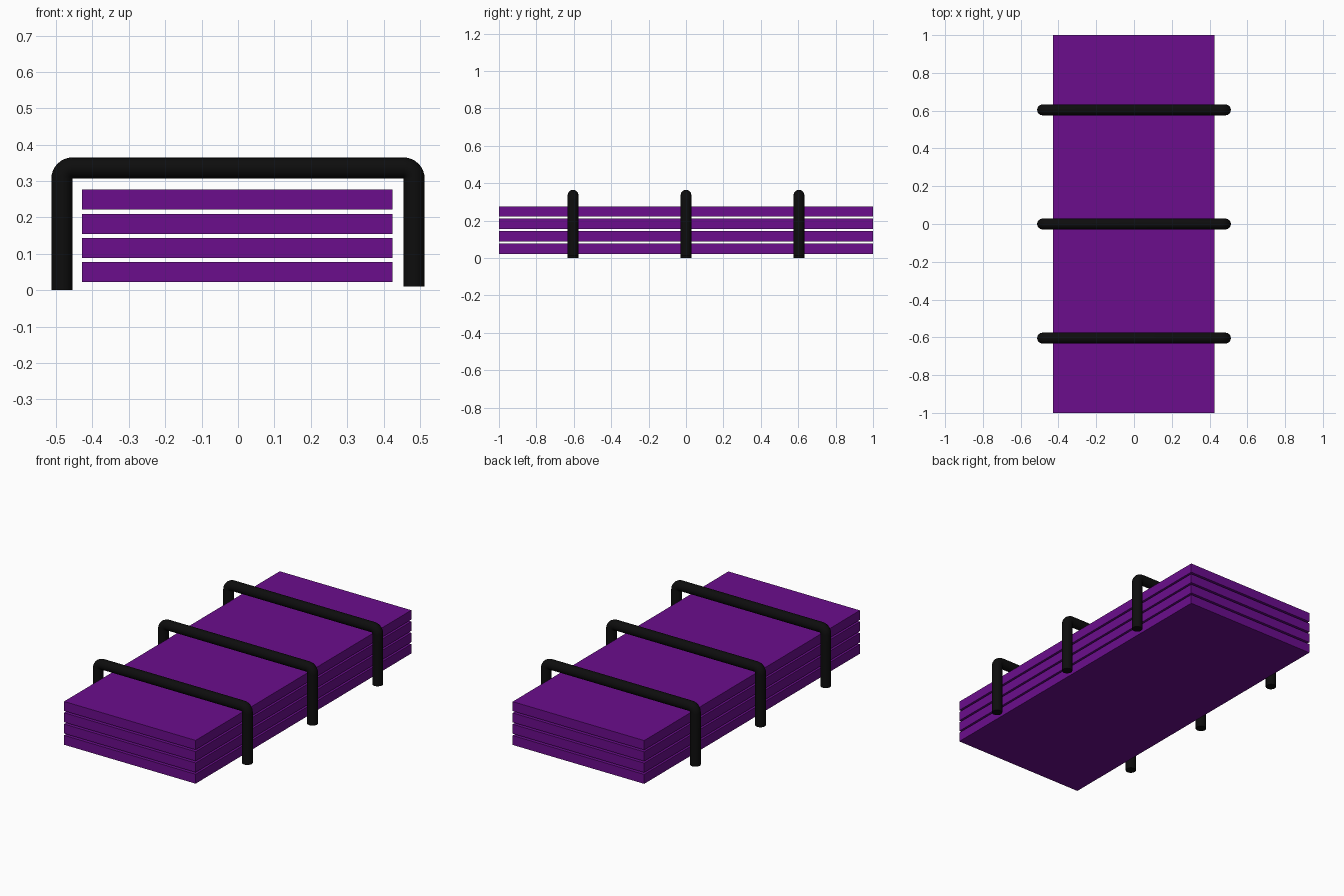
import bpy
from math import sin, cos, pi, radians

cube = bpy.data.objects.get("Cube")
if cube:
    bpy.data.objects.remove(cube, do_unlink=True)


def make_material(name, color, roughness):
    mat = bpy.data.materials.new(name)
    mat.use_nodes = True
    mat.diffuse_color = color
    shader = mat.node_tree.nodes["Principled BSDF"]
    shader.inputs["Base Color"].default_value = color
    shader.inputs["Roughness"].default_value = roughness
    return mat


purple = make_material("purple", (0.145, 0.004, 0.265, 1), 0.6)
black = make_material("black", (0.004, 0.004, 0.004, 1), 0.5)

# Stack of flat boards with thin gaps
THICK, PITCH, FIRST = 0.055, 0.0663, 0.05
for i in range(4):
    bpy.ops.mesh.primitive_cube_add(size=1, location=(-0.002, 0, FIRST + i * PITCH))
    board = bpy.context.object
    board.name = f"board_{i + 1}"
    board.scale = (0.854, 2, THICK)
    bpy.ops.object.transform_apply(location=False, rotation=False, scale=True)
    board.data.materials.append(purple)

# Round bars bent over the stack
RADIUS, BEND, SPAN, TOP = 0.029, 0.0295, 0.484, 0.336
STEPS = 8


def corner(side):
    """Quarter bend from the leg up to the crossbar."""
    cx, cz = side * (SPAN - BEND), TOP - BEND
    angles = [pi / 2 * k / STEPS for k in range(STEPS + 1)]
    return [(cx + side * BEND * cos(a), cz + BEND * sin(a)) for a in angles]


path = [(-SPAN, 0)] + corner(-1) + corner(1)[::-1] + [(SPAN, 0.01)]


def make_bar(name, y):
    curve = bpy.data.curves.new(name, "CURVE")
    curve.dimensions = "3D"
    curve.bevel_depth = RADIUS
    curve.bevel_resolution = 6
    curve.use_fill_caps = True
    spline = curve.splines.new("POLY")
    spline.points.add(len(path) - 1)
    for point, (x, z) in zip(spline.points, path):
        point.co = (x, 0, z, 1)
    bar = bpy.data.objects.new(name, curve)
    bar.location.y = y
    bpy.context.collection.objects.link(bar)
    bpy.ops.object.select_all(action="DESELECT")
    bar.select_set(True)
    bpy.context.view_layer.objects.active = bar
    bpy.ops.object.convert(target="MESH")
    bar = bpy.context.object
    bar.data.materials.clear()
    bar.data.materials.append(black)
    bpy.ops.object.shade_smooth_by_angle(angle=radians(40))


for name, y in (("front_bar", -0.604), ("middle_bar", 0), ("back_bar", 0.604)):
    make_bar(name, y)
